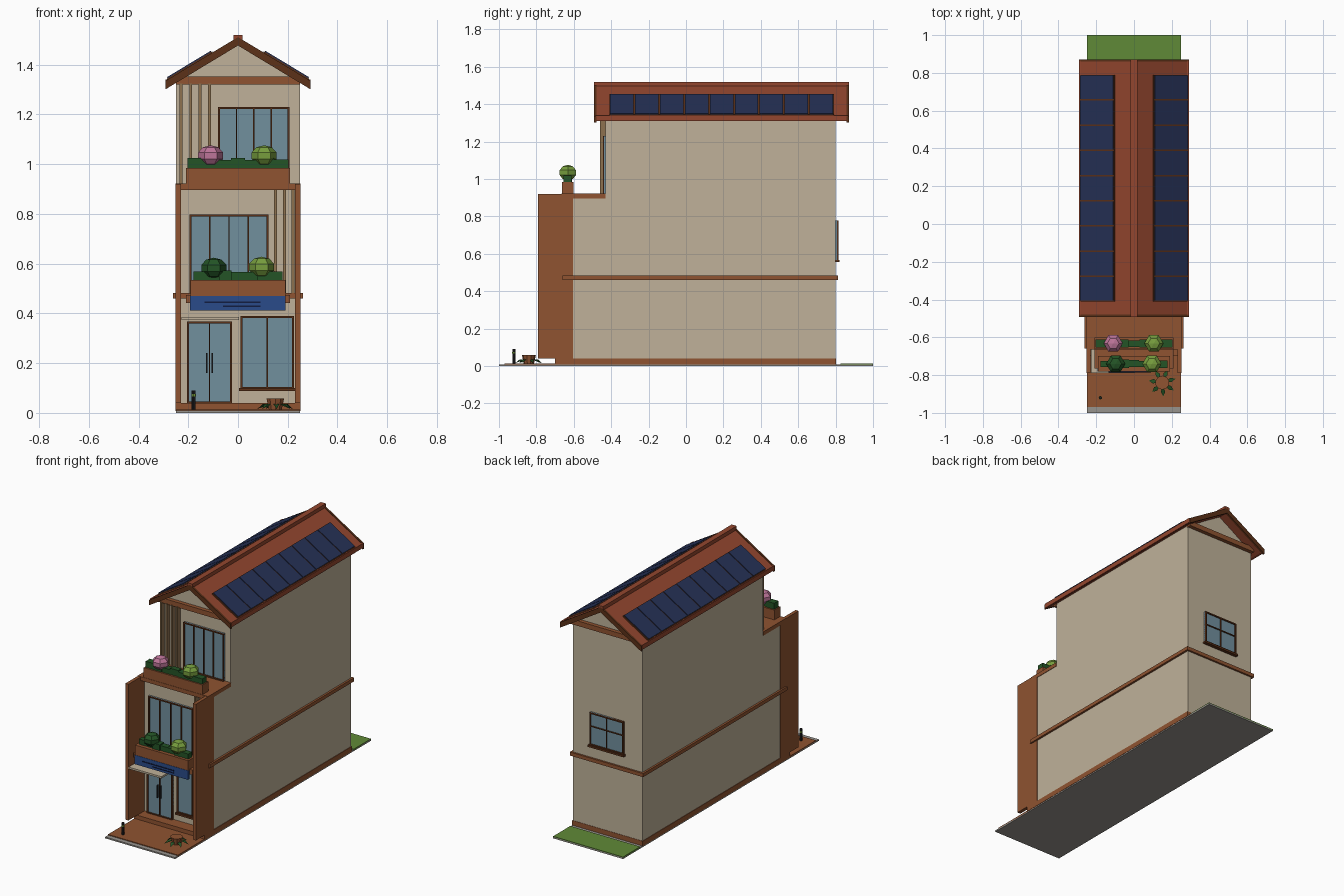
import bpy, bmesh, math, random
from mathutils import Vector, Matrix

if "Cube" in bpy.data.objects:
    bpy.data.objects.remove(bpy.data.objects["Cube"])

random.seed(4)


def material(name, r, g, b):
    m = bpy.data.materials.new(name)
    m.diffuse_color = [((c / 255) ** 2.2) for c in (r, g, b)] + [1]
    m.use_nodes = True
    m.node_tree.nodes["Principled BSDF"].inputs["Base Color"].default_value = m.diffuse_color
    return m


CREAM = material("cream plaster", 190, 176, 152)
BROWN = material("terracotta", 142, 84, 52)
WOOD = material("dark wood", 92, 52, 30)
SLAT = material("slat wood", 140, 112, 80)
TILE = material("roof tile", 146, 72, 50)
SOLAR = material("solar blue", 42, 52, 86)
GLASS = material("glass", 112, 142, 156)
GREY = material("paving grey", 150, 146, 140)
BLUE = material("sign blue", 46, 76, 136)
NAVY = material("sign navy", 24, 34, 66)
GRASS = material("grass", 96, 136, 58)
DARKGREEN = material("dark leaf", 40, 84, 42)
LIGHTGREEN = material("light leaf", 118, 156, 64)
PINK = material("blossom", 188, 116, 152)
BLACK = material("iron", 40, 40, 42)


def finish(name, bm, mat):
    bmesh.ops.recalc_face_normals(bm, faces=bm.faces)
    me = bpy.data.meshes.new(name)
    bm.to_mesh(me)
    bm.free()
    me.materials.append(mat)
    ob = bpy.data.objects.new(name, me)
    bpy.context.collection.objects.link(ob)
    return ob


def add_box(bm, x0, x1, y0, y1, z0, z1):
    mat = Matrix.Translation(((x0 + x1) / 2, (y0 + y1) / 2, (z0 + z1) / 2)) \
        @ Matrix.Diagonal((x1 - x0, y1 - y0, z1 - z0, 1))
    bmesh.ops.create_cube(bm, size=1, matrix=mat)


def boxes(name, mat, *dims):
    bm = bmesh.new()
    for d in dims:
        add_box(bm, *d)
    return finish(name, bm, mat)


def prism(name, mat, profile, y0, y1, axis="y"):
    # profile is (x, z) extruded along y, or (y, z) extruded along x
    bm = bmesh.new()
    pt = (lambda a, b, t: (a, t, b)) if axis == "y" else (lambda a, b, t: (t, a, b))
    f = bm.faces.new([bm.verts.new(pt(a, b, y0)) for a, b in profile])
    r = bmesh.ops.extrude_face_region(bm, geom=[f])
    v = [e for e in r["geom"] if isinstance(e, bmesh.types.BMVert)]
    bmesh.ops.translate(bm, verts=v, vec=pt(0, 0, y1 - y0))
    return finish(name, bm, mat)


def window(name, x0, x1, z0, z1, y, out, panes, rails=(), w=0.008):
    # out is the side the window projects to: -1 front, 1 back
    def span(d0, d1):
        return sorted((y + out * d0, y + out * d1))
    boxes(name + "_glass", GLASS, (x0, x1, *span(-0.002, 0.008), z0, z1))
    f = span(-0.002, 0.015)
    bars = [(x0, x1, *f, z0, z0 + w), (x0, x1, *f, z1 - w, z1)]
    for i in range(panes + 1):
        c = x0 + w / 2 + (x1 - x0 - w) * i / panes
        h = w / 2 if i in (0, panes) else w / 3
        bars.append((c - h, c + h, *f, z0, z1))
    bars += [(x0, x1, *f, z - w / 3, z + w / 3) for z in rails]
    boxes(name + "_frame", WOOD, *bars)


def bush(name, mat, x, y, z):
    bm = bmesh.new()
    bmesh.ops.create_uvsphere(bm, u_segments=6, v_segments=5, radius=1)
    bmesh.ops.transform(bm, verts=bm.verts, matrix=Matrix.Translation((x, y, z))
                        @ Matrix.Diagonal((0.053, 0.053, 0.042, 1)) @ Matrix.Rotation(math.pi / 6, 4, "Z"))
    finish(name, bm, mat)


def hedge(name, half, y, z):
    n = 7
    step = 2 * half / n
    boxes(name, DARKGREEN, *[(-half + i * step, -half + (i + 1) * step,
          y - random.uniform(0.015, 0.024), y + random.uniform(0.015, 0.024),
          z - 0.02, z + random.uniform(0.024, 0.036)) for i in range(n)])


# Plot: base, front paving, rear lawn
boxes("plot_base", GREY, (-0.25, 0.25, -1, 1, 0, 0.009))
boxes("front_paving", BROWN, (-0.25, 0.25, -0.97, -0.6, 0.006, 0.014))
boxes("rear_lawn", GRASS, (-0.25, 0.25, 0.825, 1, 0.005, 0.013))
boxes("plinth", BROWN, (-0.252, 0.252, -0.7, 0.802, 0.008, 0.04))

# Stepped body with gabled top
prism("house_body", CREAM, [(-0.625, 0.03), (0.8, 0.03), (0.8, 1.33),
      (-0.43, 1.33), (-0.43, 0.905), (-0.625, 0.905)], -0.249, 0.249, "x")
prism("gable_wall", CREAM, [(-0.249, 1.325), (0.249, 1.325), (0, 1.485)], -0.43, 0.8)
boxes("gable_beams", BROWN, (-0.25, 0.25, -0.455, -0.425, 1.32, 1.352),
      (-0.25, 0.25, 0.795, 0.825, 1.32, 1.352))

# Side fins, floor band and terrace slab
boxes("side_fins", BROWN, *[(s - 0.011, s + 0.011, -0.79, -0.605, 0.04, 0.92) for s in (-0.241, 0.241)])
boxes("floor_band", BROWN, (-0.262, -0.24, -0.66, 0.812, 0.46, 0.483), (0.24, 0.262, -0.66, 0.812, 0.46, 0.483),
      (-0.262, 0.262, 0.79, 0.812, 0.46, 0.483), (-0.262, 0.262, -0.66, -0.61, 0.46, 0.483))
boxes("terrace_slab", BROWN, (-0.252, 0.252, -0.665, -0.43, 0.897, 0.922))

# Roof: chevron deck, dark trims, ridge cap
EAVE, RIDGE, T = 1.335, 1.507, 0.026
SLOPE = (RIDGE - EAVE) / 0.285


def chevron(half, lift, t):
    top = [(-half, RIDGE + lift - SLOPE * half), (0, RIDGE + lift), (half, RIDGE + lift - SLOPE * half)]
    return top + [(x, z - t) for x, z in reversed(top)]


prism("roof_deck", TILE, chevron(0.285, 0, T), -0.48, 0.86)
prism("front_bargeboard", WOOD, chevron(0.291, 0.004, 0.034), -0.492, -0.479)
prism("back_bargeboard", WOOD, chevron(0.291, 0.004, 0.034), 0.859, 0.872)
boxes("eave_trim", TILE, *[(s - 0.005, s + 0.005, -0.485, 0.865, 1.31, 1.34) for s in (-0.286, 0.286)])
boxes("ridge_cap", TILE, (-0.018, 0.018, -0.492, 0.872, 1.495, 1.52))

# Nine solar panels per slope on a dark tray
ang = math.atan(SLOPE)
for side, label in ((1, "right"), (-1, "left")):
    tray, cells = bmesh.new(), bmesh.new()
    length = 0.182 / math.cos(ang)
    place = Matrix.Translation((side * 0.191, 0, RIDGE - SLOPE * 0.191)) @ Matrix.Rotation(side * ang, 4, "Y")
    pitch = 1.2 / 9
    add_box(tray, -length / 2, length / 2, -0.41, 0.79, 0, 0.008)
    for i in range(9):
        y0 = -0.41 + i * pitch
        add_box(cells, -length / 2 + 0.004, length / 2 - 0.004, y0 + 0.004, y0 + pitch - 0.004, 0.004, 0.013)
    for bm, name, mat in ((tray, "solar_tray_", WOOD), (cells, "solar_panels_", SOLAR)):
        bm.transform(place)
        finish(name + label, bm, mat)

# Openings
window("top_window", -0.08, 0.207, 0.922, 1.23, -0.43, -1, 4)
window("middle_window", -0.195, 0.122, 0.483, 0.797, -0.625, -1, 4)
window("entrance_door", -0.205, -0.024, 0.038, 0.368, -0.625, -1, 2)
window("shop_window", 0.01, 0.225, 0.097, 0.39, -0.625, -1, 2)
window("back_window", -0.12, 0.12, 0.567, 0.778, 0.8, 1, 2, (0.69,))
boxes("window_sills", WOOD, (0.005, 0.229, -0.65, -0.62, 0.088, 0.1), (-0.128, 0.128, 0.795, 0.822, 0.556, 0.568))
boxes("door_handles", BLACK, *[(x - 0.003, x + 0.003, -0.65, -0.635, 0.16, 0.24) for x in (-0.125, -0.104)])

# Vertical slats beside the windows
boxes("top_slats", SLAT, *[(x - 0.006, x + 0.006, -0.46, -0.429, 0.92, 1.325) for x in (-0.23, -0.19, -0.152, -0.115)])
boxes("middle_slats", SLAT, *[(x - 0.006, x + 0.006, -0.655, -0.62, 0.48, 0.9) for x in (0.15, 0.186, 0.222)])

# Balcony, sign and door canopy
boxes("balcony_slab", BROWN, (-0.21, 0.21, -0.765, -0.62, 0.442, 0.474))
boxes("balcony_planter", BROWN, (-0.19, 0.19, -0.78, -0.7, 0.47, 0.535))
boxes("sign_board", BLUE, (-0.194, 0.19, -0.782, -0.764, 0.412, 0.471))
boxes("sign_stripes", NAVY, (-0.135, 0.09, -0.785, -0.78, 0.441, 0.447), (-0.06, 0.09, -0.785, -0.78, 0.426, 0.431))
boxes("door_canopy", CREAM, (-0.228, 0.005, -0.79, -0.62, 0.374, 0.386))
boxes("terrace_planter", BROWN, (-0.21, 0.21, -0.663, -0.602, 0.92, 0.985))

# Planting
hedge("balcony_hedge", 0.178, -0.74, 0.54)
hedge("terrace_hedge", 0.203, -0.632, 0.99)
bush("balcony_bush_dark", DARKGREEN, -0.097, -0.74, 0.582)
bush("balcony_bush_light", LIGHTGREEN, 0.095, -0.74, 0.586)
bush("terrace_bush_pink", PINK, -0.11, -0.632, 1.034)
bush("terrace_bush_light", LIGHTGREEN, 0.105, -0.632, 1.034)


def cylinder(name, mat, x, y, z0, z1, r0, r1, n):
    bm = bmesh.new()
    bmesh.ops.create_cone(bm, cap_ends=True, segments=n, radius1=r0, radius2=r1, depth=z1 - z0,
                          matrix=Matrix.Translation((x, y, (z0 + z1) / 2)))
    finish(name, bm, mat)


# Front pot with splayed leaves, and a small bollard
POT = Vector((0.15, -0.84, 0))
cylinder("pot", BROWN, POT.x, POT.y, 0.012, 0.058, 0.027, 0.037, 10)
leaves = bmesh.new()
for i in range(7):
    m = Matrix.Translation(POT) @ Matrix.Rotation(i * math.tau / 7 + 0.3, 4, "Z")
    pts = [(0.02, 0, 0.035), (0.048, 0.012, 0.036), (0.073, 0, 0.016), (0.048, -0.012, 0.036)]
    f = leaves.faces.new([leaves.verts.new(m @ Vector(p)) for p in pts])
bmesh.ops.solidify(leaves, geom=leaves.faces[:], thickness=0.004)
finish("pot_leaves", leaves, DARKGREEN)
cylinder("bollard", BLACK, -0.178, -0.92, 0.012, 0.09, 0.008, 0.008, 8)
cylinder("bollard_band", LIGHTGREEN, -0.178, -0.92, 0.066, 0.076, 0.0095, 0.0095, 8)
